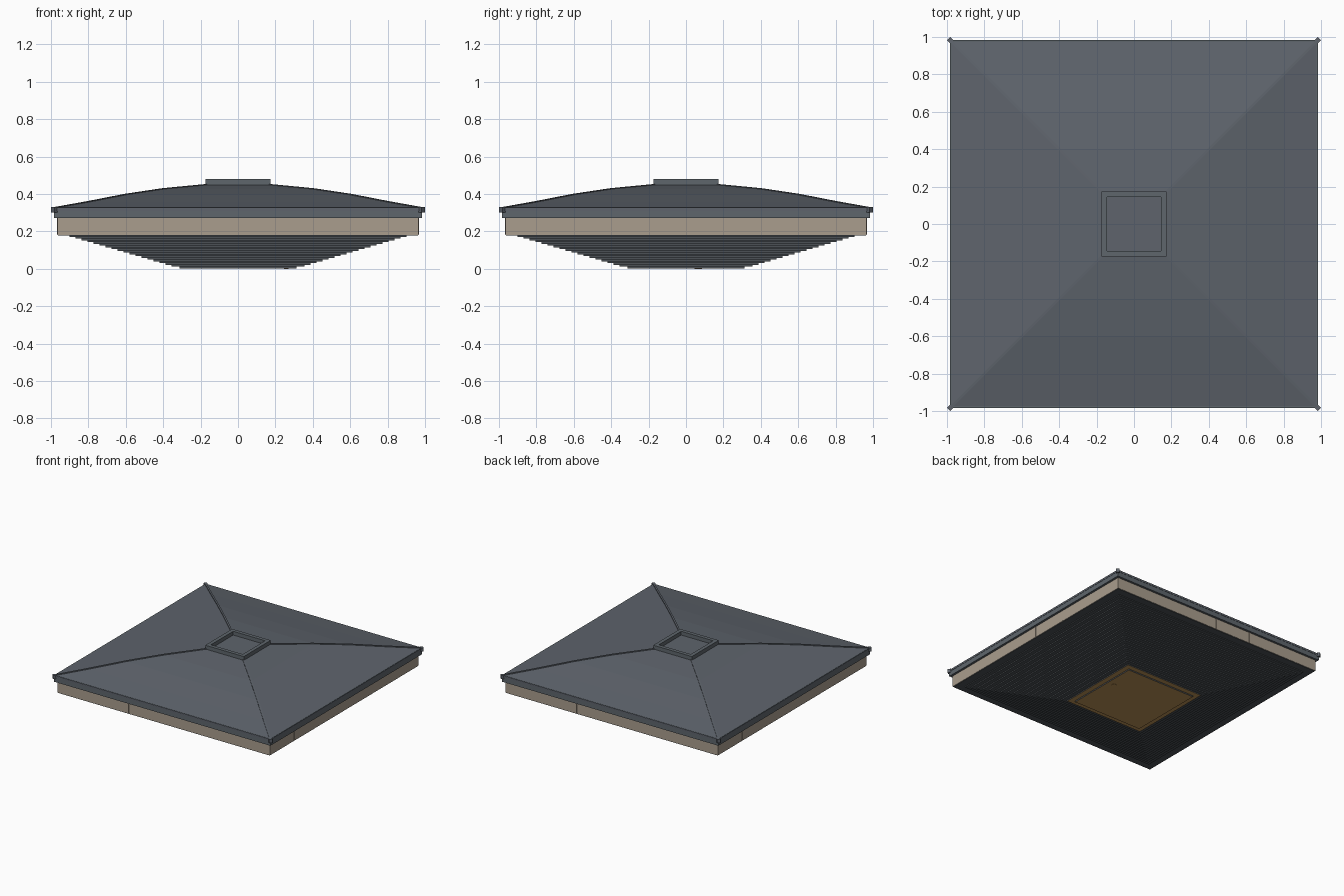
import bpy, bmesh, math
from mathutils import Matrix, Vector

if "Cube" in bpy.data.objects:
    bpy.data.objects.remove(bpy.data.objects["Cube"])


def mat(name, rgb):
    m = bpy.data.materials.new(name)
    m.diffuse_color = (*rgb, 1)
    m.use_nodes = True
    m.node_tree.nodes["Principled BSDF"].inputs["Base Color"].default_value = m.diffuse_color
    return m


ROOF = mat("slate_roof", (0.112, 0.127, 0.150))
TRIM = mat("slate_trim", (0.112, 0.132, 0.150))
SLAT = mat("dark_slat", (0.072, 0.082, 0.092))
STONE = mat("taupe_panel", (0.400, 0.340, 0.270))
WOOD = mat("brown_wood", (0.480, 0.275, 0.090))


def finish(name, bm, *mats):
    bmesh.ops.recalc_face_normals(bm, faces=bm.faces)
    me = bpy.data.meshes.new(name)
    bm.to_mesh(me)
    bm.free()
    for m in mats:
        me.materials.append(m)
    ob = bpy.data.objects.new(name, me)
    bpy.context.collection.objects.link(ob)
    return ob


def add_box(bm, x0, x1, y0, y1, z0, z1, turn=0.0):
    """Box from its limits, turned about the z axis."""
    m = (Matrix.Rotation(turn, 4, 'Z')
         @ Matrix.Translation(((x0 + x1) / 2, (y0 + y1) / 2, (z0 + z1) / 2))
         @ Matrix.Diagonal((x1 - x0, y1 - y0, z1 - z0, 1)))
    bmesh.ops.create_cube(bm, size=1, matrix=m)


def slab(name, half, z0, z1, m):
    bm = bmesh.new()
    add_box(bm, -half, half, -half, half, z0, z1)
    return finish(name, bm, m)


def frame(name, outer, width, z0, z1, m):
    """Four beams laid pinwheel fashion around a square."""
    bm = bmesh.new()
    for i in range(4):
        add_box(bm, -outer, outer - width, -outer, -outer + width, z0, z1, i * math.pi / 2)
    return finish(name, bm, m)


# curved hipped roof: square rings following a profile (half width, height)
profile = [(0.985, 0.325), (0.8, 0.358), (0.6, 0.397), (0.4, 0.427), (0.17, 0.449)]
bm = bmesh.new()
rings = []
for h, z in [(0.985, 0.310)] + profile:
    rings.append([bm.verts.new((sx * h, sy * h, z))
                  for sx, sy in ((-1, -1), (1, -1), (1, 1), (-1, 1))])
for a, b in zip(rings, rings[1:]):
    for i in range(4):
        j = (i + 1) % 4
        bm.faces.new((a[i], a[j], b[j], b[i]))
bm.faces.new(rings[0][::-1])
bm.faces.new(rings[-1])
finish("roof", bm, ROOF)

# thin ribs along the four hips
bm = bmesh.new()
for i in range(4):
    rot = Matrix.Rotation(i * math.pi / 2, 4, 'Z')
    for (h0, z0), (h1, z1) in zip(profile, profile[1:]):
        a, b = Vector((h0, h0, z0)), Vector((h1, h1, z1))
        d = b - a
        m = (rot @ Matrix.Translation((a + b) / 2)
             @ d.to_track_quat('X', 'Z').to_matrix().to_4x4()
             @ Matrix.Diagonal((d.length, 0.014, 0.008, 1)))
        bmesh.ops.create_cube(bm, size=1, matrix=m)
finish("hip_ribs", bm, ROOF)

# small diamond blocks at the eave corners
bm = bmesh.new()
for i in range(4):
    m = (Matrix.Rotation(i * math.pi / 2, 4, 'Z') @ Matrix.Translation((0.982, 0.982, 0.315))
         @ Matrix.Rotation(math.pi / 4, 4, 'Z') @ Matrix.Diagonal((0.025, 0.025, 0.03, 1)))
    bmesh.ops.create_cube(bm, size=1, matrix=m)
finish("corner_blocks", bm, ROOF)

# eave fascia and the open square curb on top
frame("eave_fascia", 0.983, 0.03, 0.272, 0.327, TRIM)
frame("top_curb", 0.175, 0.03, 0.440, 0.480, TRIM)

# panelled wall band with narrow vertical seam strips
slab("wall_band", 0.965, 0.182, 0.312, STONE)
bm = bmesh.new()
for i in range(4):
    for k in range(-2, 3):
        x = k * 0.322
        add_box(bm, x - 0.005, x + 0.005, -0.9665, -0.96, 0.183, 0.28, i * math.pi / 2)
finish("wall_seams", bm, STONE)

# dark soffit under the band and the stepped slats below it
slab("soffit", 0.962, 0.178, 0.184, SLAT)
count, low, high = 18, 0.012, 0.180
rise = (high - low) / count
bm = bmesh.new()
for k in range(count):
    h = 0.356 + k * (0.90 - 0.356) / (count - 1)
    add_box(bm, -h, h, -h, h, low + k * rise, low + (k + 1) * rise)
slats = finish("stepped_slats", bm, SLAT, WOOD)
for p in slats.data.polygons:  # wooden underside on the lowest step
    if p.normal.z < -0.5 and p.center.z < low + rise / 2:
        p.material_index = 1

# access hatch: wooden underside, dark edges
hatch = slab("hatch", 0.313, 0.002, low, SLAT)
hatch.data.materials.append(WOOD)
for p in hatch.data.polygons:
    if p.normal.z < -0.5:
        p.material_index = 1

# little latch plate on the hatch
bm = bmesh.new()
add_box(bm, 0.245, 0.27, 0.045, 0.085, 0.0, 0.004)
finish("hatch_latch", bm, WOOD)
